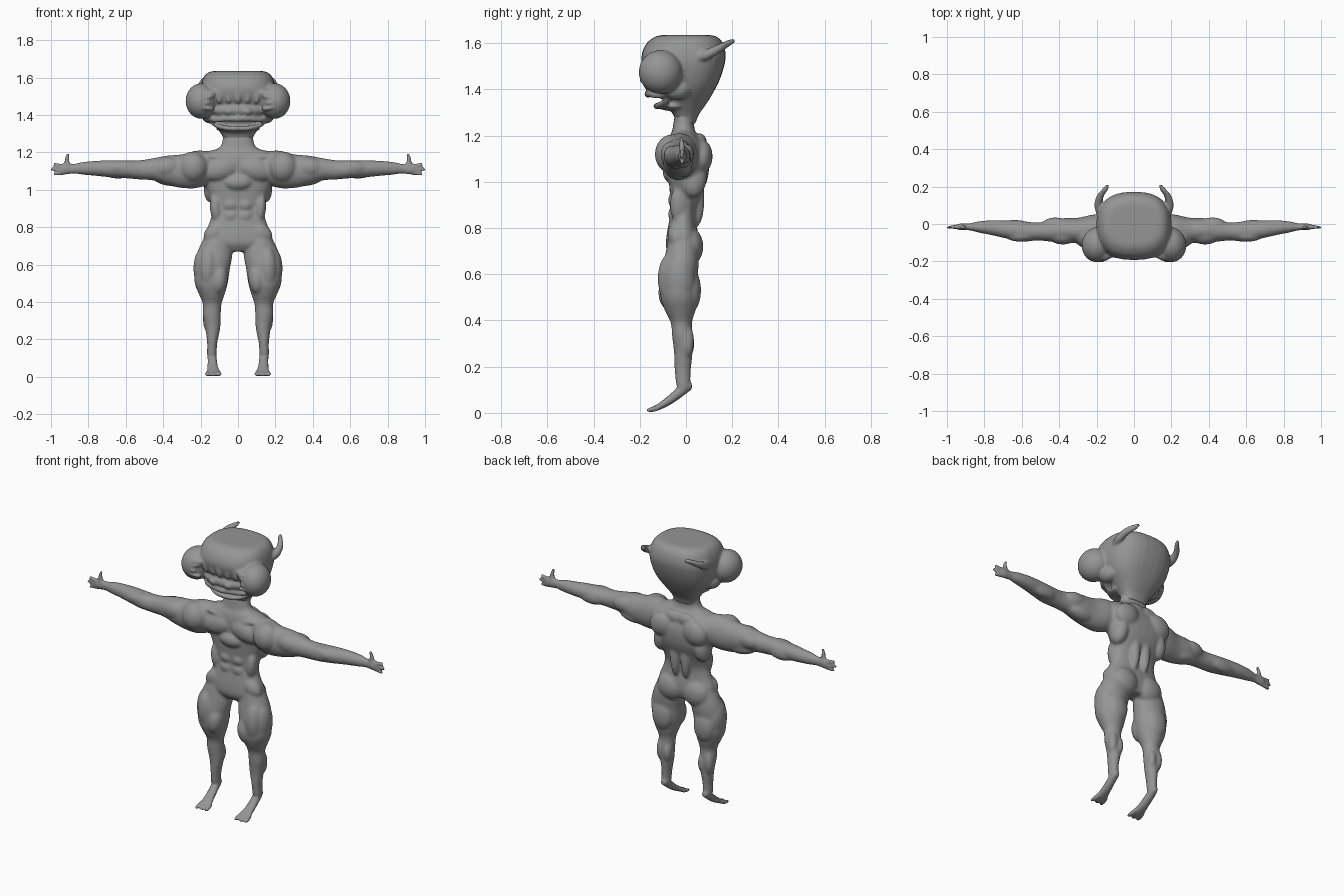
import bpy
import bmesh
from math import cos, sin, pi, copysign
from mathutils import Vector, Matrix, Euler

default_cube = bpy.data.objects.get("Cube")
if default_cube:
    bpy.data.objects.remove(default_cube, do_unlink=True)

# All part sizes below are in hundredths of a unit
UNIT = 0.01
SIDES = 32
STEPS = 4

# Plain grey clay
clay = bpy.data.materials.new("grey clay")
clay.use_nodes = True
GREY = (0.3, 0.3, 0.3, 1)
clay.diffuse_color = GREY
shader = clay.node_tree.nodes["Principled BSDF"]
shader.inputs["Base Color"].default_value = GREY
shader.inputs["Roughness"].default_value = 0.7


def smooth_sections(sections):
    """Insert spline steps between the given cross-sections."""
    rows = [Vector(section) for section in sections]
    padded = [rows[0]] + rows + [rows[-1]]
    result = []
    for before, start, end, after in zip(padded, padded[1:], padded[2:], padded[3:]):
        for step in range(STEPS):
            t = step / STEPS
            slope_in = (end - before) / 2
            slope_out = (after - start) / 2
            bend = (start - end) * 2 + slope_in + slope_out
            lift = (end - start) * 3 - slope_in * 2 - slope_out
            result.append(start + slope_in * t + lift * t ** 2 + bend * t ** 3)
    return result + [rows[-1]]


def loft(mesh, axis, sections, squareness=2.0):
    """Skin ellipses (x, y, z, radius, radius) placed along an axis."""
    planes = {"x": ("Y", "Z"), "y": ("X", "Z"), "z": ("X", "Y")}
    basis = {"X": Vector((1, 0, 0)), "Y": Vector((0, 1, 0)), "Z": Vector((0, 0, 1))}
    across, along = (basis[letter] for letter in planes[axis])
    rings = []
    for row in smooth_sections(sections):
        centre = Vector(row[:3])
        ring = []
        for side in range(SIDES):
            angle = 2 * pi * side / SIDES
            a, b = (copysign(abs(v) ** (2 / squareness), v) for v in (cos(angle), sin(angle)))
            point = centre + across * (a * row[3]) + along * (b * row[4])
            ring.append(mesh.verts.new(point * UNIT))
        rings.append(ring)
    for low, high in zip(rings, rings[1:]):
        for side in range(SIDES):
            following = (side + 1) % SIDES
            mesh.faces.new((low[side], low[following], high[following], high[side]))
    mesh.faces.new(reversed(rings[0]))
    mesh.faces.new(rings[-1])


def lump(mesh, centre, radii, tilt=(0, 0, 0)):
    """Add an ellipsoid, used for muscles and soft forms."""
    place = Matrix.Translation(Vector(centre) * UNIT)
    turn = Euler(tilt).to_matrix().to_4x4()
    size = Matrix.Diagonal(Vector(radii) * UNIT).to_4x4()
    bmesh.ops.create_uvsphere(mesh, u_segments=24, v_segments=16, radius=1,
                              matrix=place @ turn @ size)


def finish(mesh, name, voxel, softness):
    """Mirror the left half, fuse all forms into one skin and soften it."""
    bmesh.ops.recalc_face_normals(mesh, faces=mesh.faces)
    data = bpy.data.meshes.new(name)
    mesh.to_mesh(data)
    mesh.free()
    data.materials.append(clay)
    obj = bpy.data.objects.new(name, data)
    bpy.context.collection.objects.link(obj)
    mirror = obj.modifiers.new("mirror", "MIRROR")
    mirror.use_mirror_merge = False
    fuse = obj.modifiers.new("fuse", "REMESH")
    fuse.mode = "VOXEL"
    fuse.voxel_size = voxel
    fuse.use_smooth_shade = True
    soften = obj.modifiers.new("soften", "SMOOTH")
    soften.factor = 0.5
    soften.iterations = softness


body = bmesh.new()

# Torso and neck
loft(body, "z", [
    (0, -1, 67, 7, 5), (0, -1.5, 71, 17, 7), (0, -1.5, 76, 18, 7),
    (0, -1.5, 82, 15.5, 6), (0, -1, 88, 14, 5.5), (0, 0, 95, 15, 7),
    (0, 1, 102, 18, 8.5), (0, 1, 110, 21, 9), (0, 0, 116, 22, 8),
    (0, -1, 120, 18, 6), (0, -1, 122, 11, 5), (0, -1, 125, 8.5, 4.5),
    (0, 0, 131, 8, 4.5)], squareness=2.4)

# Chest, collar bones and breastbone
lump(body, (9, -5.5, 111), (10, 4.5, 6), (0, 0.25, 0))
lump(body, (8, -6, 117), (11, 2, 1.6), (0, -0.15, 0))
lump(body, (0, -7, 104), (7, 3, 4))
# Stomach muscles and waist
for height in (80, 86, 92):
    lump(body, (3.8, -5.6, height), (3.8, 2.2, 3))
lump(body, (12, -3, 90), (3, 4, 8), (0, 0.1, 0))
lump(body, (12, -4, 77), (7, 4, 5), (0, 0.6, 0))
# Back: shoulder blades, side muscles and the columns by the spine
lump(body, (11, 7, 111), (8, 4.5, 7), (0, 0.4, 0))
lump(body, (13, 3, 102), (5, 6, 9), (0, -0.2, 0))
lump(body, (3.5, 5, 93), (3, 3, 12))
lump(body, (4, 6, 117), (7, 3, 4))
# Buttocks
lump(body, (8.5, 2, 72), (8.5, 5.5, 8))

# Leg
loft(body, "z", [
    (11, -1.5, 76, 6.5, 6), (12.5, -2, 66, 9.5, 7.5), (13.8, -3, 58, 9.5, 8),
    (14.3, -3, 50, 8.8, 8), (14, -2.5, 44, 6.8, 6.5), (13.8, -2, 39, 5, 4.6),
    (14, -1.5, 33, 4.8, 4.5), (13.5, -1.2, 26, 4, 4), (13.8, -1.4, 18, 2.7, 3.5),
    (14, -1.2, 12, 2.6, 3), (14, -1, 9, 2, 2)])
# Thigh, knee and calf muscles
lump(body, (18, -3, 57), (5.8, 7, 12), (0, 0.05, 0))
lump(body, (10, -6.5, 52), (4.5, 5.5, 8), (0, -0.1, 0))
lump(body, (16, -7, 58), (5, 5.2, 11))
lump(body, (14, 2.5, 53), (6.5, 4, 9))
lump(body, (13.8, -4.5, 40), (3.3, 2.2, 3))
lump(body, (16, 0.5, 31), (2.8, 3, 7))
lump(body, (11.8, 0.5, 30), (2.6, 3.2, 6))

# Foot and three splayed toes
loft(body, "y", [
    (13.8, 2.6, 11.5, 1.4, 1.4), (13.8, 0, 11, 2.4, 2.8), (13.7, -4, 8, 2.6, 2.8),
    (13.5, -8, 5, 3, 2.2), (13.3, -12, 2.6, 3.7, 1.5), (13.2, -14, 1.8, 3, 1)])
for spread in (-1, 0, 1):
    toe = 13.2 + spread * 2.4
    loft(body, "y", [(toe, -11, 2.8, 1.4, 1.4), (toe + spread * 0.6, -14, 1.6, 1.4, 1.3),
                     (toe + spread, -17, 1.1, 1, 0.9)])

# Arm
loft(body, "x", [
    (14, -1, 112, 6.5, 8.5), (22, -3, 111, 8, 10), (30, -3.5, 110, 6.8, 9),
    (38, -3.5, 110.5, 6.6, 7.8), (45, -3.8, 111, 5.6, 6), (52, -4, 110.7, 4.8, 5.2),
    (60, -4, 111, 5.6, 4.8), (68, -3, 111.3, 4.8, 4.6), (76, -2, 111.5, 4, 4),
    (83, -1.6, 111.5, 3, 3.4), (88, -1.5, 111.3, 1.9, 2.6), (93, -1.5, 111, 1.8, 3),
    (95, -1.5, 111, 1.2, 2)])
# Shoulder, upper arm and forearm muscles
lump(body, (24, -6, 112), (8, 7.5, 8.5), (0, 0.1, 0))
lump(body, (38, -6, 112), (8, 5, 5.5), (0, 0.1, 0))
lump(body, (37, -2, 106), (9, 4.5, 3.8), (0, -0.15, 0))
lump(body, (42, 0, 112), (7, 3.5, 4.5))
lump(body, (61, -6, 112), (8, 3.5, 3.6), (0, 0.05, 0))
lump(body, (64, -1, 110), (9, 3.2, 4))

# Fingers and thumb
for rise in (-1, 0, 1):
    loft(body, "x", [(92, -1.5, 111 + rise * 1.6, 1.2, 1.3),
                     (96, -1.6, 111 + rise * 2.2, 1.1, 1.1),
                     (100 - abs(rise), -1.8, 111 + rise * 2.8, 0.8, 0.8)])
loft(body, "z", [(89, -1.5, 111, 1.8, 1.5), (91.5, -1.8, 115, 1.4, 1.3),
                 (90.8, -2, 119.5, 0.8, 0.9)])

finish(body, "body", voxel=0.008, softness=5)

head = bmesh.new()

# Skull with a flattened crown
loft(head, "z", [
    (0, 0, 125, 7, 4), (0, 0, 129, 8.5, 5.5), (0, 0, 134, 12, 9),
    (0, 0, 139, 16, 12), (0, -0.5, 144, 18.5, 15), (0, -1, 150, 20, 17.5),
    (0, -1, 155, 20, 18.2), (0, -0.5, 160, 18.5, 16.5), (0, 0, 162.7, 16, 13.5),
    (0, 0, 163.5, 13, 10.5)], squareness=2.5)

# Bulging eyes, each with a rimmed pupil
lump(head, (19.5, -11, 147.5), (8.5, 9.5, 9.5), (0, 0, 0.2))
lump(head, (17, -16, 151), (6.5, 3.5, 2.5), (0, 0.2, 0))
lump(head, (17, -18, 146.5), (2.2, 2.5, 1.5))
for side in (-1, 1):
    lump(head, (17.5, -17.5, 146.5 + side * 2.8), (5, 2.6, 1.1), (0, side * 0.15, 0))

# Snout with nostrils, and ridges running up the brow
lump(head, (0, -10.5, 142.5), (15, 7.5, 4.5))
lump(head, (5, -16.5, 142), (2.5, 2, 2))
for ridge in (0, 5, 10):
    lump(head, (ridge, -16.8 + ridge * 0.12, 153), (2.2, 2.4, 7), (-0.15, 0, 0))

# Lips and lower jaw
loft(head, "x", [(0, -16.5, 138, 1.6, 1.6), (7, -15, 138, 1.6, 1.5),
                 (13, -11.5, 137.5, 1.6, 1.5), (17, -7, 139, 1.2, 1.2)])
loft(head, "x", [(0, -12.5, 132.8, 1.6, 1.4), (6, -11.8, 133, 1.6, 1.4),
                 (12, -9, 134.6, 1.5, 1.3), (16, -6, 137.5, 1, 1)])
lump(head, (0, -5, 132.8), (12, 7.5, 2.2))
lump(head, (15, -4, 140), (4.5, 6, 4.5))

# Swept-back horn-like ear
loft(head, "y", [(18.5, 5, 154, 1.5, 2), (19.2, 10, 155.5, 2, 2.4),
                 (18, 15, 158, 2, 2), (15.5, 18.5, 160, 1.7, 1.6),
                 (14, 21, 161, 0.8, 0.8)])

finish(head, "head", voxel=0.007, softness=4)
